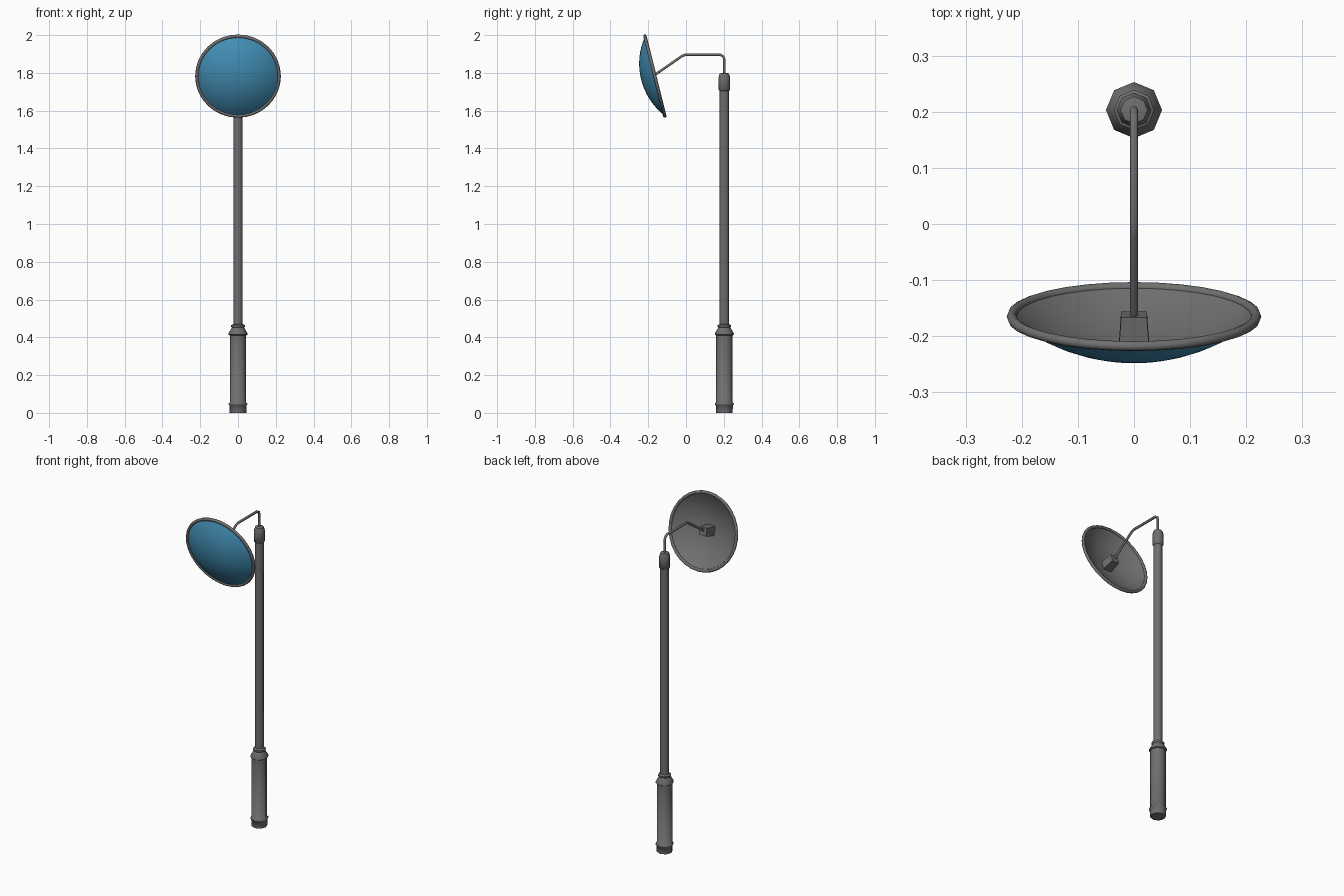
import bpy, bmesh, math
from mathutils import Matrix, Vector

if "Cube" in bpy.data.objects:
    bpy.data.objects.remove(bpy.data.objects["Cube"])


def material(name, rgb):
    m = bpy.data.materials.new(name)
    m.use_nodes = True
    m.diffuse_color = (*rgb, 1)
    m.node_tree.nodes["Principled BSDF"].inputs["Base Color"].default_value = (*rgb, 1)
    return m


grey = material("grey metal", (0.16, 0.16, 0.16))
blue = material("blue mirror", (0.055, 0.27, 0.46))


def finish(name, bm, mat, matrix, angle=40):
    bmesh.ops.recalc_face_normals(bm, faces=bm.faces)
    mesh = bpy.data.meshes.new(name)
    bm.to_mesh(mesh)
    bm.free()
    mesh.materials.append(mat)
    ob = bpy.data.objects.new(name, mesh)
    bpy.context.collection.objects.link(ob)
    ob.matrix_world = matrix
    bpy.ops.object.select_all(action="DESELECT")
    ob.select_set(True)
    bpy.context.view_layer.objects.active = ob
    bpy.ops.object.shade_smooth_by_angle(angle=math.radians(angle))
    return ob


def lathe(name, profile, sides, mat, matrix, closed=False, angle=40):
    """Spin (radius, height) points around the local z axis."""
    bm = bmesh.new()
    vs = [bm.verts.new((r, 0, z)) for r, z in profile]
    edges = [bm.edges.new(p) for p in zip(vs, vs[1:])]
    if closed:
        edges.append(bm.edges.new((vs[-1], vs[0])))
    bmesh.ops.spin(bm, geom=vs + edges, cent=(0, 0, 0), axis=(0, 0, 1),
                   angle=math.tau, steps=sides, use_merge=True)
    bmesh.ops.remove_doubles(bm, verts=bm.verts, dist=1e-5)
    return finish(name, bm, mat, matrix, angle)


# Post: base sleeve, pole and cap, all eight-sided
post = Matrix.Translation((0, 0.203, 0))
lathe("base_sleeve", [(0, 0), (0.044, 0), (0.045, 0.04), (0.05, 0.044), (0.05, 0.05),
                      (0.043, 0.056), (0.043, 0.41), (0.05, 0.414), (0.05, 0.422),
                      (0.032, 0.452), (0.036, 0.456), (0.036, 0.464), (0.025, 0.47)],
      8, grey, post, angle=50)
lathe("pole", [(0.025, 0.46), (0.025, 1.72)], 8, grey, post, angle=50)
lathe("pole_cap", [(0.025, 1.705), (0.031, 1.71), (0.031, 1.775), (0.024, 1.797), (0, 1.802)],
      8, grey, post, angle=50)

# Mirror frame: local z is the facing direction, tilted down towards the ground
TILT = math.radians(14)
facing = Matrix.Translation((0, -0.165, 1.783)) @ Matrix.Rotation(math.pi / 2 + TILT, 4, "X")

# Domed mirror and its hollow back shell
RADIUS, DEPTH, RINGS = 0.216, 0.075, 8
ball = (RADIUS ** 2 + DEPTH ** 2) / (2 * DEPTH)
half = math.asin(RADIUS / ball)


def dome(inset):
    pts = []
    for i in range(RINGS + 1):
        a = half * i / RINGS
        pts.append(((ball - inset) * math.sin(a), (ball - inset) * math.cos(a) - ball + DEPTH))
    return pts


lathe("mirror_face", dome(0), 32, blue, facing)
lathe("mirror_back", dome(0.004), 32, grey, facing)

# Rim around the mirror
rim = [(0.218 + 0.009 * math.cos(i * math.tau / 8), 0.009 * math.sin(i * math.tau / 8))
       for i in range(8)]
lathe("mirror_rim", rim, 32, grey, facing, closed=True, angle=60)

# Bracket box between the arm and the mirror back, narrowing towards the arm
bm = bmesh.new()
bmesh.ops.create_cube(bm, size=1)
for v in bm.verts:
    width = 0.056 if v.co.z > 0 else 0.046
    v.co = Vector((v.co.x * width, v.co.y * width, 0.033 + v.co.z * 0.074))
finish("mirror_bracket", bm, grey, facing, 20)

# Bent arm from the cap to the bracket
path = [(0.203, 1.79), (0.203, 1.87), (0.197, 1.887), (0.18, 1.897), (0, 1.897),
        (-0.02, 1.89), (-0.167, 1.788)]
curve = bpy.data.curves.new("arm", "CURVE")
curve.dimensions = "3D"
curve.bevel_depth = 0.0075
curve.bevel_resolution = 1
curve.use_fill_caps = True
spline = curve.splines.new("POLY")
spline.points.add(len(path) - 1)
for p, (y, z) in zip(spline.points, path):
    p.co = (0, y, z, 1)
    p.radius = 1
curve.materials.append(grey)
arm = bpy.data.objects.new("arm", curve)
bpy.context.collection.objects.link(arm)
